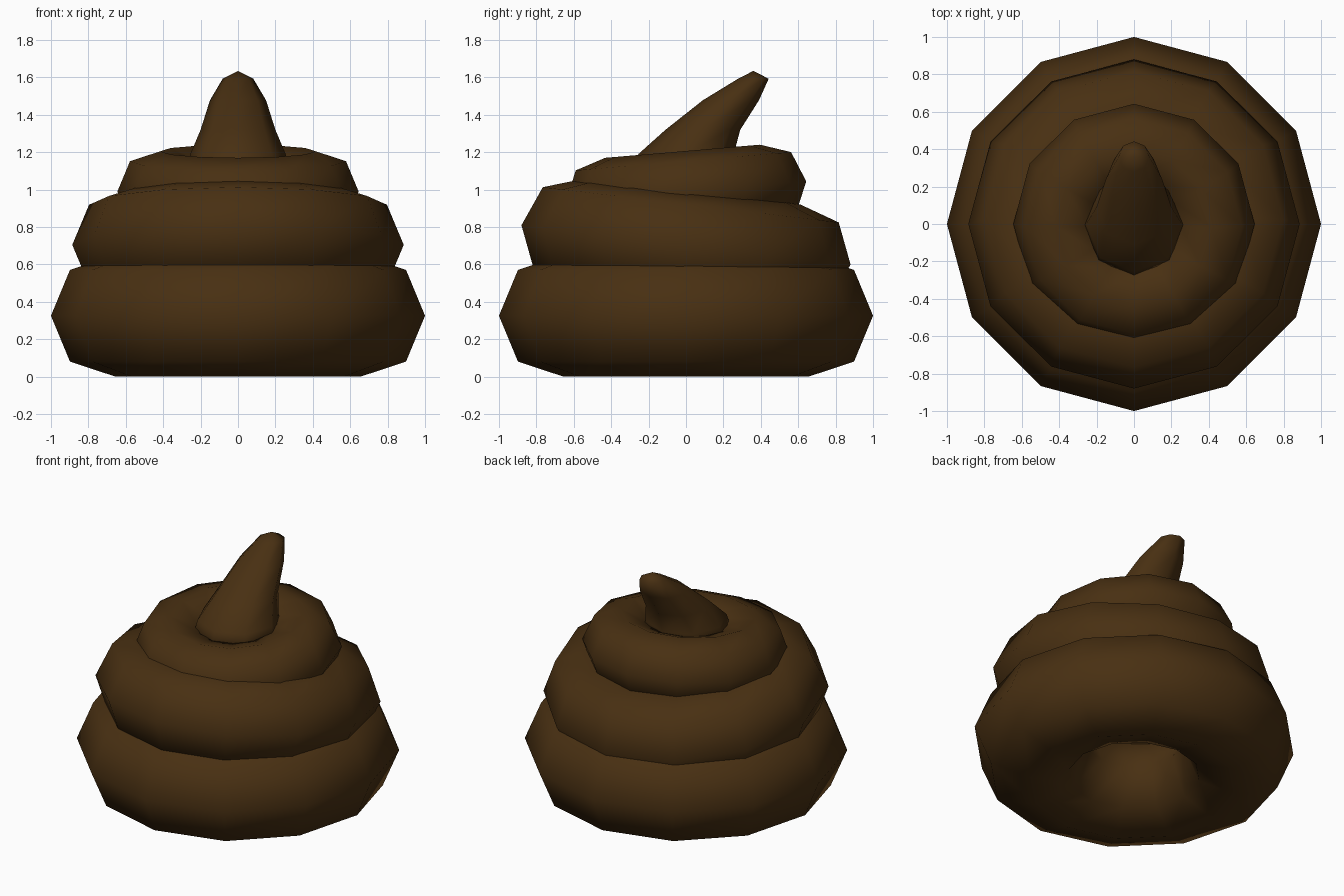
import bpy, bmesh, math
from mathutils import Matrix, Vector

if "Cube" in bpy.data.objects:
    bpy.data.objects.remove(bpy.data.objects["Cube"])

brown = bpy.data.materials.new("dark brown")
brown.diffuse_color = (0.065, 0.029, 0.006, 1)
brown.use_nodes = True
brown.node_tree.nodes["Principled BSDF"].inputs["Base Color"].default_value = brown.diffuse_color


def finish(name, bm):
    bmesh.ops.recalc_face_normals(bm, faces=bm.faces)
    for f in bm.faces:
        f.smooth = True
    me = bpy.data.meshes.new(name)
    bm.to_mesh(me)
    bm.free()
    me.materials.append(brown)
    ob = bpy.data.objects.new(name, me)
    bpy.context.collection.objects.link(ob)
    return ob


def skin(bm, rings, closed):
    """Bridge a list of equally sized vertex rings with quads."""
    n = len(rings[0])
    for i in range(len(rings) if closed else len(rings) - 1):
        a, b = rings[i], rings[(i + 1) % len(rings)]
        for k in range(n):
            bm.faces.new((a[k], a[(k + 1) % n], b[(k + 1) % n], b[k]))


def coil(name, major, minor, z, tilt):
    """12-sided ring with a slightly flattened 8-sided section, tilted about x."""
    bm = bmesh.new()
    rot = Matrix.Rotation(math.radians(tilt), 3, 'X')
    rings = []
    for i in range(12):
        a = math.radians(30 * i)
        ring = []
        for k in range(8):
            b = math.radians(45 * k)
            r = major + minor * math.cos(b)
            h = minor * math.sin(b) * (0.94 if k in (2, 6) else 1)
            p = rot @ Vector((r * math.cos(a), r * math.sin(a), h))
            ring.append(bm.verts.new(p + Vector((0, 0, z))))
        rings.append(ring)
    skin(bm, rings, True)
    return finish(name, bm)


# Three stacked coils
coil("bottom_coil", 0.653, 0.347, 0.326, 0)
coil("middle_coil", 0.581, 0.305, 0.705, -6.8)
coil("top_coil", 0.415, 0.23, 0.99, 4.85)

# Leaning tip: (centre y, z, radius) rings closed by a rounded cap
bm = bmesh.new()
rings = []
for y, z, r in [(-0.01, 1.08, 0.28), (0.0, 1.19, 0.255), (0.09, 1.32, 0.2),
                (0.24, 1.478, 0.15), (0.36, 1.593, 0.082)]:
    rings.append([bm.verts.new((r * math.cos(math.pi / 4 * k),
                                y + r * math.sin(math.pi / 4 * k), z)) for k in range(8)])
skin(bm, rings, False)
bm.faces.new(rings[0])
cap = bm.verts.new((0, 0.36, 1.635))
for k in range(8):
    bm.faces.new((rings[-1][k], rings[-1][(k + 1) % 8], cap))
finish("leaning_tip", bm)
